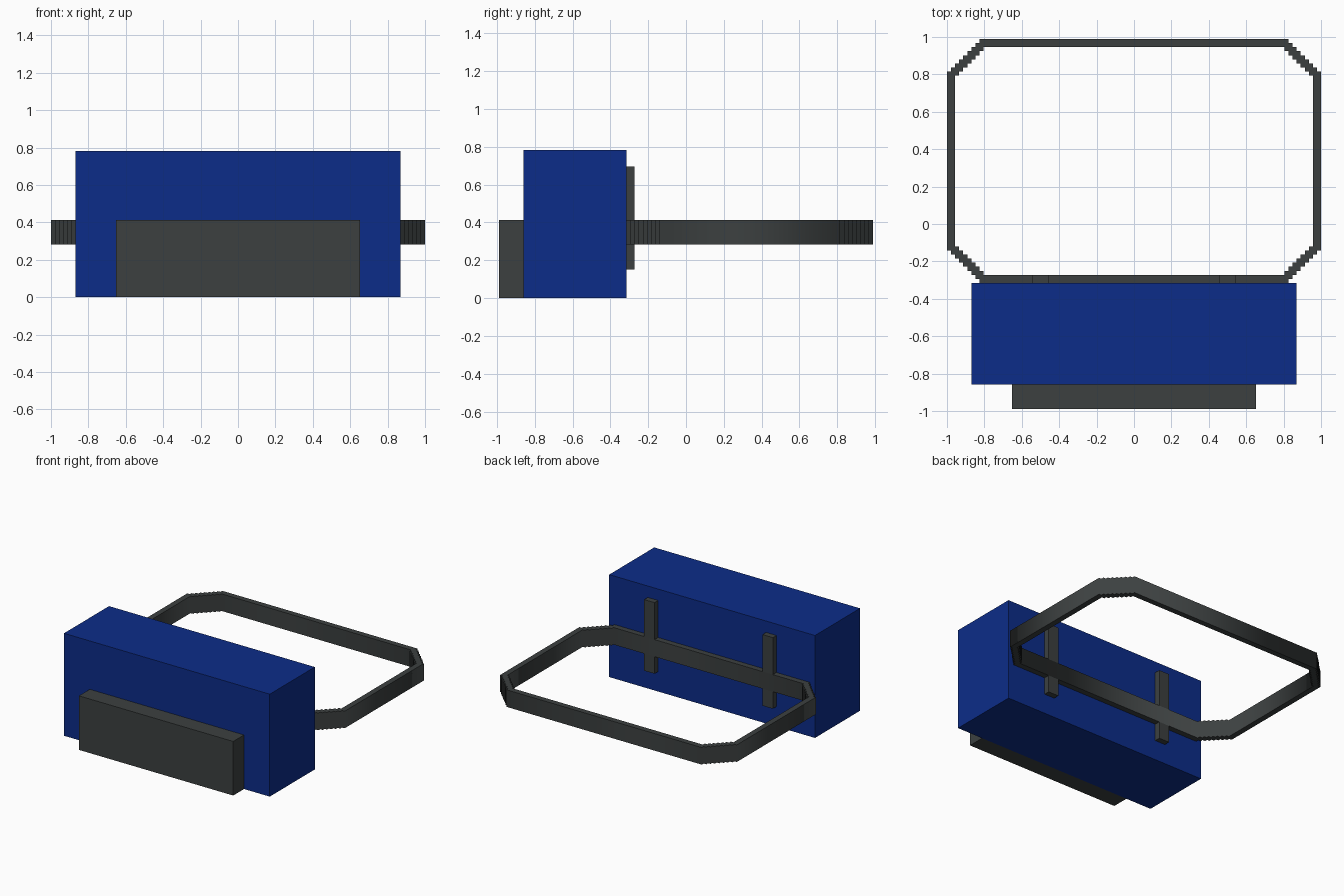
import bpy

if "Cube" in bpy.data.objects:
    bpy.data.objects.remove(bpy.data.objects["Cube"])

U = 1 / 46      # modelling grid unit
MID = 15.5      # y centre of the belt loop, in grid units


def material(name, colour):
    m = bpy.data.materials.new(name)
    m.diffuse_color = (*colour, 1)
    m.use_nodes = True
    m.node_tree.nodes["Principled BSDF"].inputs["Base Color"].default_value = m.diffuse_color
    return m


blue = material("dark_blue", (0.0037, 0.0252, 0.25))
grey = material("dark_grey", (0.045, 0.051, 0.051))


def box(name, lo, hi, mat):
    """Box between two corners given in grid units."""
    bpy.ops.mesh.primitive_cube_add(size=1)
    ob = bpy.context.object
    ob.name = name
    ob.location = [(a + b) / 2 * U for a, b in zip(lo, hi)]
    ob.scale = [(b - a) * U for a, b in zip(lo, hi)]
    bpy.ops.object.transform_apply(location=True, scale=True)
    ob.data.materials.append(mat)
    return ob


def full_loop(quarter):
    """Mirror a quarter outline (relative to the loop centre) into a closed loop."""
    right = quarter + [(x, -y) for x, y in reversed(quarter)]
    return right + [(-x, y) for x, y in reversed(right)]


# Main bag and front pocket
box("bag_body", (-40, -39.5, 0), (40, -14.5, 36), blue)
box("front_pocket", (-30, -45.5, 0), (30, -39.5, 19), grey)

# Vertical belt loops on the back
for side, x in (("left", -25), ("right", 21)):
    box(side + "_belt_loop", (x, -14.5, 7), (x + 4, -12.5, 32), grey)

# Waist belt: closed band with stepped corners
outer, inner = [], []
for k in range(8):
    outer += [(38 + k, 30 - k), (38 + k, 29 - k)]
for k in range(1, 8):
    inner += [(36 + k, 29 - k), (36 + k, 28 - k)]
outer.append((46, 22))
inner.append((44, 21))

curve = bpy.data.curves.new("waist_belt", 'CURVE')
curve.dimensions = '2D'
curve.fill_mode = 'BOTH'
curve.extrude = 3 * U
for outline in (full_loop(outer), full_loop(inner)):
    spline = curve.splines.new('POLY')
    spline.points.add(len(outline) - 1)
    for p, (x, y) in zip(spline.points, outline):
        p.co = (x * U, y * U, 0, 1)
    spline.use_cyclic_u = True
belt = bpy.data.objects.new("waist_belt", curve)
belt.location = (0, MID * U, 16 * U)
bpy.context.collection.objects.link(belt)
curve.materials.append(grey)
bpy.ops.object.select_all(action='DESELECT')
belt.select_set(True)
bpy.context.view_layer.objects.active = belt
bpy.ops.object.convert(target='MESH')
